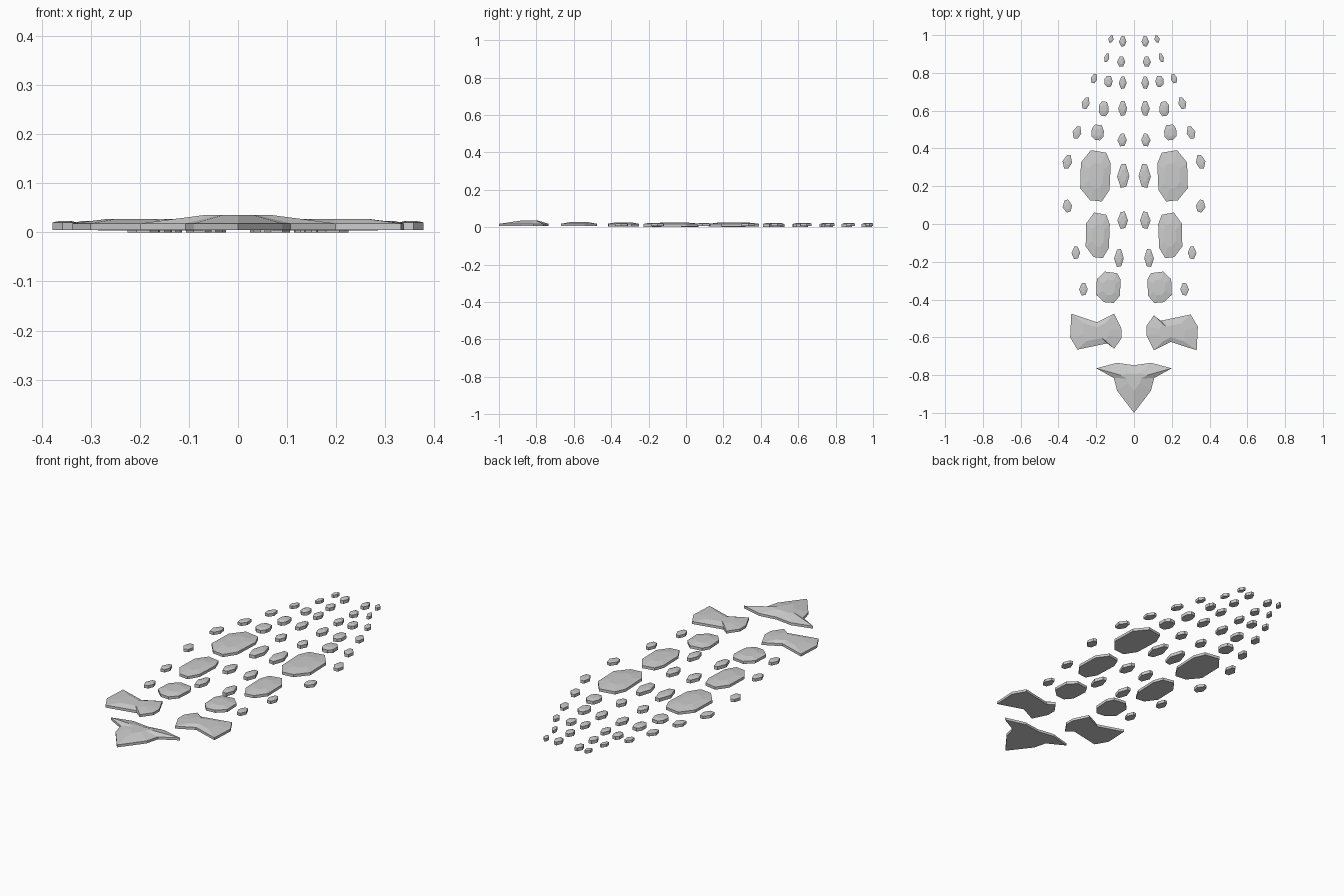
import bpy, bmesh
from math import sin, cos, radians

if "Cube" in bpy.data.objects:
    bpy.data.objects.remove(bpy.data.objects["Cube"])

# Unit outlines (half extents of 1), counter-clockwise
HEX = [(-.4, 1), (-1, 0), (-.5, -.9), (.4, -1), (1, -.05), (.35, .95)]
OCT = [(.35, 1), (-.65, .9), (-1, .15), (-.9, -.55), (-.4, -1), (.4, -.95), (.95, -.5), (.9, .5)]
BIG = [(.3, 1), (-.7, .9), (-1, .48), (-.92, -.55), (-.42, -1), (.35, -.95), (1, -.48), (.95, .52)]


def plate(name, pts, z0, z1, z2, inner=.5, centre=None):
    """Flat-bottomed plate: straight rim, then a shallow bevelled crown."""
    cx, cy = centre or (sum(p[0] for p in pts) / len(pts), sum(p[1] for p in pts) / len(pts))
    bm = bmesh.new()
    low = [bm.verts.new((x, y, z0)) for x, y in pts]
    rim = [bm.verts.new((x, y, z1)) for x, y in pts]
    top = [bm.verts.new((cx + (x - cx) * inner, cy + (y - cy) * inner, z2)) for x, y in pts]
    bm.faces.new(low[::-1])
    n = len(pts)
    for a, b in ((low, rim), (rim, top)):
        for i in range(n):
            j = (i + 1) % n
            bm.faces.new((a[i], a[j], b[j], b[i]))
    bm.faces.new(top)
    bmesh.ops.recalc_face_normals(bm, faces=bm.faces)
    me = bpy.data.meshes.new(name)
    bm.to_mesh(me)
    bm.free()
    ob = bpy.data.objects.new(name, me)
    bpy.context.collection.objects.link(ob)


def scale_pair(name, shape, x, y, w, h, tilt, z):
    """Mirrored pair of plates, fitted to width w and height h."""
    c, s = cos(radians(tilt)), sin(radians(tilt))
    raw = [(u * w * c - v * h * s, u * w * s + v * h * c) for u, v in shape]
    xs, ys = [p[0] for p in raw], [p[1] for p in raw]
    pts = [(x + ((px - min(xs)) / (max(xs) - min(xs)) - .5) * w,
            y + ((py - min(ys)) / (max(ys) - min(ys)) - .5) * h) for px, py in raw]
    plate(name + "_right", pts, *z)
    plate(name + "_left", [(-px, py) for px, py in pts], *z)


# Outer edge row: x, y, width, height, tilt
outer = [(.122, .98, .026, .04, 15), (.145, .88, .026, .046, 15), (.212, .77, .034, .05, 15),
         (.256, .64, .042, .062, 15), (.302, .485, .046, .066, 15), (.353, .33, .05, .072, 12),
         (.353, .095, .05, .07, -10), (.308, -.152, .046, .068, 0), (.268, -.345, .046, .068, 0)]
for i, (x, y, w, h, t) in enumerate(outer):
    scale_pair(f"edge_scale_{i}", HEX, x, y, w, h, t, (.005, .02, .023))

# Row beside the spine
spine = [(.06, .967, .04, .056), (.068, .86, .044, .056), (.06, .748, .042, .066),
         (.06, .612, .048, .08), (.063, .445, .05, .068), (.057, .255, .065, .128),
         (.06, .02, .056, .092), (.08, -.18, .052, .096)]
for i, (x, y, w, h) in enumerate(spine):
    scale_pair(f"spine_scale_{i}", HEX, x, y, w, h, 0, (0, .017, .022))

# Middle row
middle = [(.135, .755, .042, .06), (.16, .61, .052, .08), (.192, .485, .066, .084)]
for i, (x, y, w, h) in enumerate(middle):
    scale_pair(f"middle_scale_{i}", OCT, x, y, w, h, 0, (0, .017, .022))

# Large back plates
for i, (x, y, w, h) in enumerate([(.204, .255, .162, .272), (.192, -.06, .128, .242), (.135, -.335, .13, .166)]):
    scale_pair(f"back_plate_{i}", BIG, x, y, w, h, 0, (.004, .018, .026))

# Bow-tie shoulder plates: the right one is the left one turned half a circle
bow = [(-.332, -.475), (-.338, -.6), (-.3, -.665), (-.142, -.632), (-.105, -.66),
       (-.066, -.605), (-.066, -.555), (-.105, -.475), (-.195, -.52)]
plate("shoulder_plate_left", bow, .005, .018, .027, .5, (-.2, -.574))
plate("shoulder_plate_right", [(-x, -1.144 - y) for x, y in bow], .005, .018, .027, .5, (.2, -.574))

# Arrow-shaped head plate with a raised middle
half = [(.09, -.882), (.107, -.815), (.2, -.764), (.09, -.735)]
head = [(0, -1)] + half + [(0, -.748)] + [(-x, y) for x, y in half[::-1]]
plate("head_plate", head, .005, .018, .035, .35, (0, -.82))
